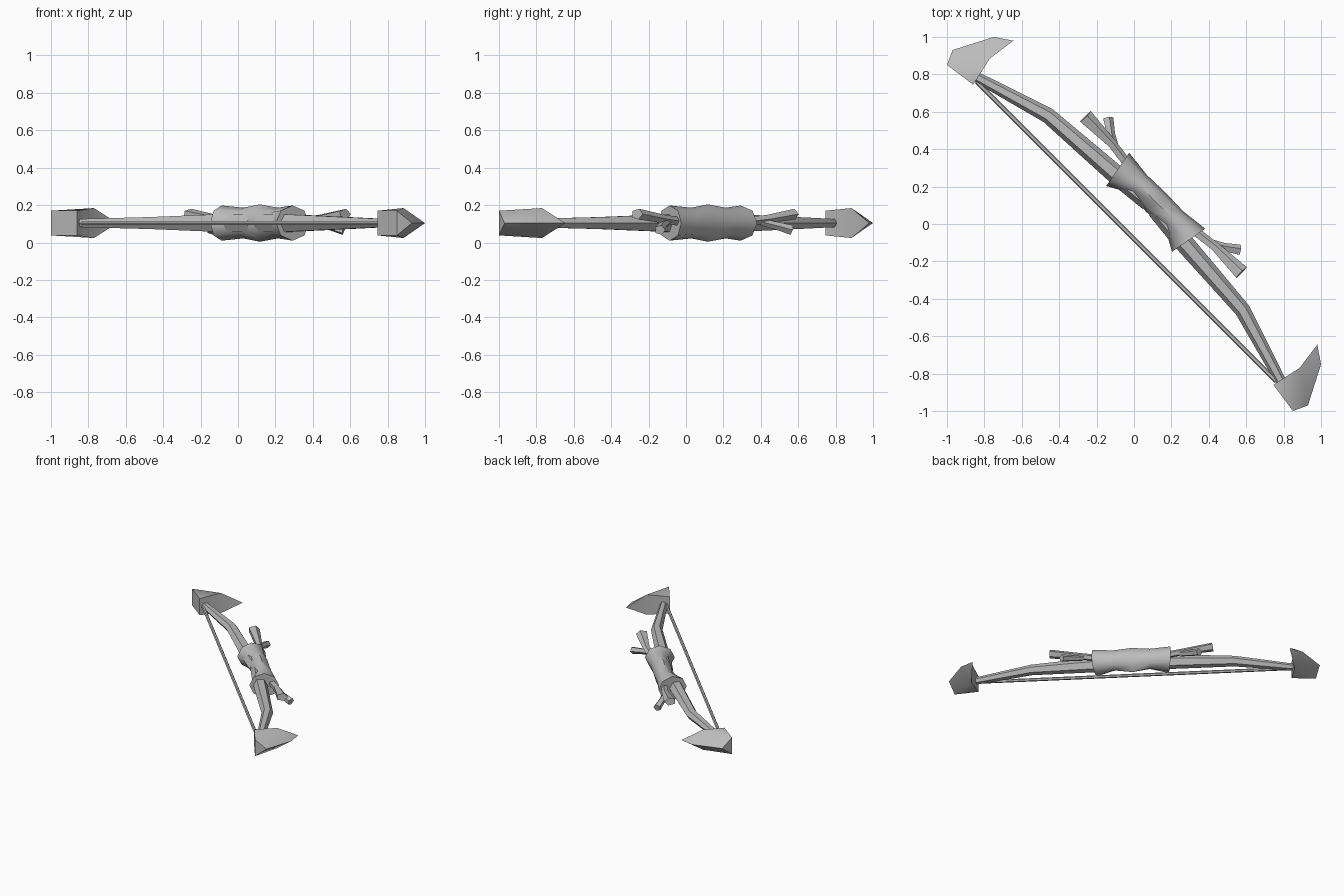
import bpy, bmesh, math
from mathutils import Vector

if "Cube" in bpy.data.objects:
    bpy.data.objects.remove(bpy.data.objects["Cube"])

MID = 0.104  # height of the horizontal symmetry plane

grey = bpy.data.materials.new("plain grey")
grey.use_nodes = True
colour = (0.5, 0.5, 0.5, 1)
grey.diffuse_color = colour
grey.node_tree.nodes["Principled BSDF"].inputs["Base Color"].default_value = colour


def make(name, verts, faces, swap=False, angle=50):
    """Build an object; swap mirrors it across the diagonal x = y."""
    bm = bmesh.new()
    vs = [bm.verts.new((v[1], v[0], v[2]) if swap else v) for v in verts]
    for f in faces:
        bm.faces.new([vs[i] for i in f])
    bmesh.ops.recalc_face_normals(bm, faces=bm.faces)
    mesh = bpy.data.meshes.new(name)
    bm.to_mesh(mesh)
    bm.free()
    mesh.materials.append(grey)
    ob = bpy.data.objects.new(name, mesh)
    bpy.context.collection.objects.link(ob)
    bpy.ops.object.select_all(action="DESELECT")
    ob.select_set(True)
    bpy.context.view_layer.objects.active = ob
    bpy.ops.object.shade_smooth_by_angle(angle=math.radians(angle))
    return ob


def tube(name, path, radii, sides=6, swap=False):
    """Loft rings along a path; each radius is (sideways, vertical)."""
    pts = [Vector(p) for p in path]
    verts, faces = [], []
    for i, p in enumerate(pts):
        t = pts[min(i + 1, len(pts) - 1)] - pts[max(i - 1, 0)]
        side = t.cross(Vector((0, 0, 1))).normalized()
        up = side.cross(t).normalized()
        for k in range(sides):
            a = math.tau * k / sides
            verts.append(p + side * radii[i][0] * math.cos(a) + up * radii[i][1] * math.sin(a))
    for i in range(len(pts) - 1):
        for k in range(sides):
            a, b = i * sides + k, i * sides + (k + 1) % sides
            faces.append((a, b, b + sides, a + sides))
    last = (len(pts) - 1) * sides
    faces += [tuple(range(sides)), tuple(range(last, last + sides))]
    return make(name, verts, faces, swap)


def diagonal(u, v):
    """Point u along the bow and v across it, at mid height."""
    return ((u + v) / math.sqrt(2), (v - u) / math.sqrt(2), MID)


# Grip with flared collars
tube("grip",
     [diagonal(*p) for p in ((-.268, .145), (-.13, .17), (0, .165), (.13, .17), (.268, .145))],
     [(.108, .094), (.064, .082), (.073, .1), (.064, .082), (.108, .094)], sides=8)

# Bow string
tube("string", [(-.84, .76, MID), (.76, -.84, MID)], [(.012, .012)] * 2)

for end, swap in (("upper", False), ("lower", True)):
    # Curved limb
    tube(end + "_limb",
         [(-.85, .79, MID), (-.46, .58, MID), (-.08, .25, MID), (.08, .12, MID)],
         [(.028, .025), (.042, .037), (.052, .055), (.052, .055)], swap=swap)

    # Forked twig beside the grip
    tube(end + "_long_twig",
         [(-.02, .3, .11), (-.12, .43, .125), (-.262, .572, .152)],
         [(.026, .025), (.026, .024), (.044, .03)], sides=5, swap=swap)
    tube(end + "_short_twig",
         [(-.1, .4, .11), (-.125, .48, .09), (-.14, .565, .067)],
         [(.022, .02), (.024, .022), (.03, .028)], sides=5, swap=swap)

    # Leaf-shaped tip: thick base and ridge, thin outer edge
    base_out, base_in, ridge = (-1, .85, .066), (-.86, .745, .066), (-.77, .885, .08)
    verts = [(x, y, MID + s * h) for s in (1, -1) for x, y, h in (base_out, base_in, ridge)]
    verts += [(-.97, .93, MID), (-.75, 1, MID), (-.645, .98, MID)]
    faces = [(0, 1, 4, 3), (1, 2, 5, 4), (2, 8, 5), (0, 3, 6)]
    for a in (0, 3):
        faces += [(a, a + 1, a + 2), (a, a + 2, 6), (6, a + 2, 7), (7, a + 2, 8)]
    make(end + "_leaf_tip", verts, faces, swap)
